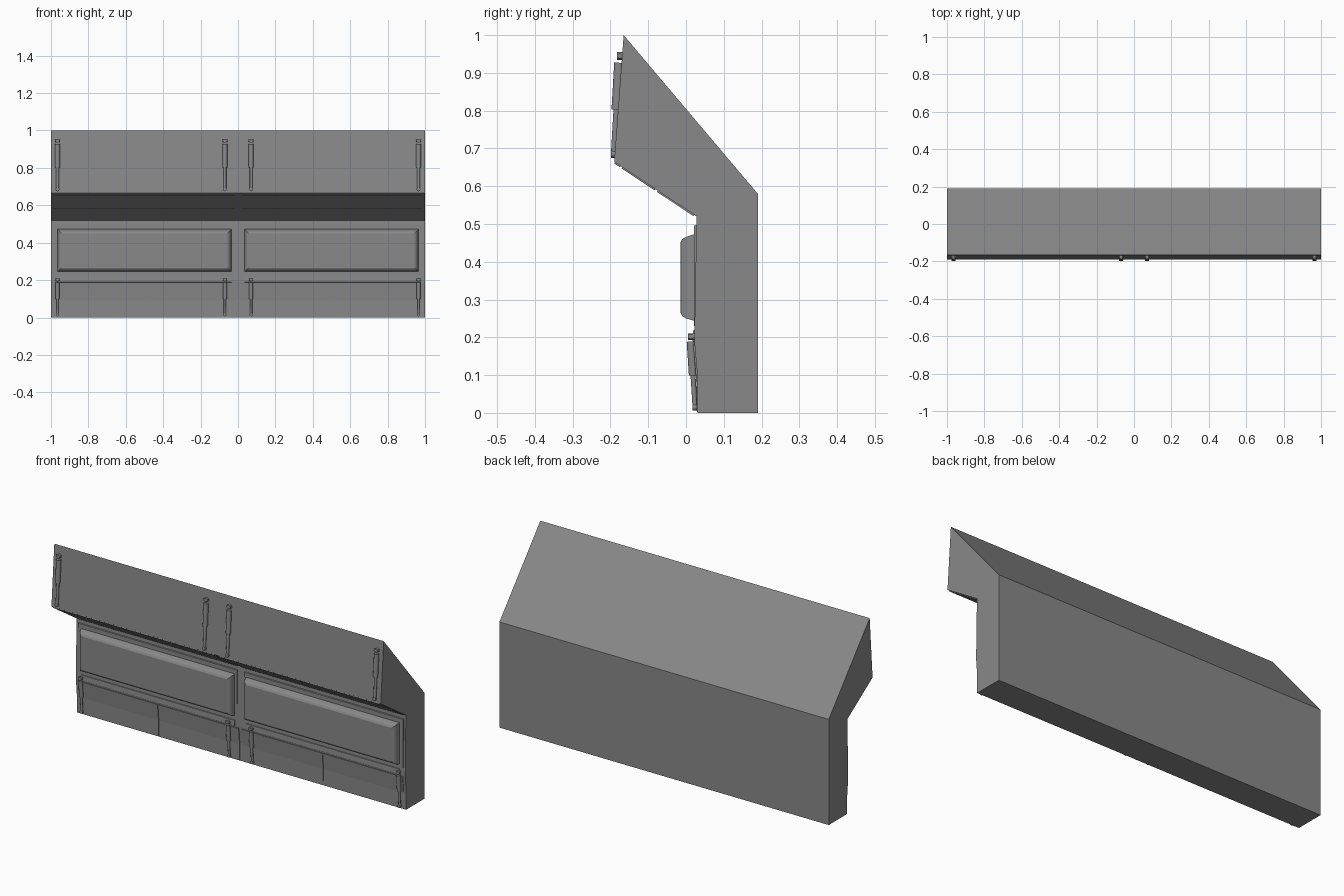
import bpy, bmesh
from mathutils import Vector

cube = bpy.data.objects.get("Cube")
if cube:
    bpy.data.objects.remove(cube, do_unlink=True)

grey = bpy.data.materials.new("mid grey")
grey.use_nodes = True
GREY = (0.25, 0.25, 0.25, 1)
grey.diffuse_color = GREY
grey.node_tree.nodes["Principled BSDF"].inputs["Base Color"].default_value = GREY


def finish(name, bm, smooth=False):
    bmesh.ops.recalc_face_normals(bm, faces=bm.faces)
    mesh = bpy.data.meshes.new(name)
    bm.to_mesh(mesh)
    bm.free()
    mesh.materials.append(grey)
    obj = bpy.data.objects.new(name, mesh)
    bpy.context.collection.objects.link(obj)
    if smooth:
        bpy.ops.object.select_all(action="DESELECT")
        obj.select_set(True)
        bpy.context.view_layer.objects.active = obj
        bpy.ops.object.shade_smooth_by_angle(angle=0.7)
    return obj


def prism(name, profile, x0, x1):
    """Extrude a side profile of (y, z) points from x0 to x1."""
    bm = bmesh.new()
    face = bm.faces.new([bm.verts.new((x0, y, z)) for y, z in profile])
    new = bmesh.ops.extrude_face_region(bm, geom=[face])["geom"]
    verts = [g for g in new if isinstance(g, bmesh.types.BMVert)]
    bmesh.ops.translate(bm, verts=verts, vec=(x1 - x0, 0, 0))
    return finish(name, bm)


def loft(name, rings):
    """Join rectangles (x0, x1, z0, z1, y) from back to front."""
    bm = bmesh.new()
    loops = [[bm.verts.new(p) for p in ((a, y, c), (b, y, c), (b, y, d), (a, y, d))]
             for a, b, c, d, y in rings]
    for low, high in zip(loops, loops[1:]):
        for i in range(4):
            j = (i + 1) % 4
            bm.faces.new((low[i], low[j], high[j], high[i]))
    bm.faces.new(loops[0])
    bm.faces.new(loops[-1])
    return finish(name, bm)


def rod(name, start, end, radius, sides=12):
    a, b = Vector(start), Vector(end)
    bm = bmesh.new()
    bmesh.ops.create_cone(bm, cap_ends=True, segments=sides, radius1=radius,
                          radius2=radius, depth=(b - a).length)
    turn = (b - a).to_track_quat("Z", "Y").to_matrix()
    bmesh.ops.rotate(bm, verts=bm.verts, matrix=turn)
    bmesh.ops.translate(bm, verts=bm.verts, vec=(a + b) / 2)
    return finish(name, bm, True)


def strut(name, x, top, bottom, sleeve, radius):
    """Gas strut: wide sleeve above, thin piston below, a ball joint at each end."""
    t, b = Vector((x, *top)), Vector((x, *bottom))
    mid = t.lerp(b, sleeve)
    rod(name + "_sleeve", t.lerp(b, 0.07), mid, radius)
    rod(name + "_piston", mid, b, radius * 0.6)
    for end, p in (("top", t), ("bottom", b)):
        out = Vector((0, 0.012, 0))
        rod(f"{name}_{end}_pin", p - out * 0.6, p + out, radius * 0.8, 10)
    rod(name + "_top_bracket", t - Vector((radius, 0, 0)), t + Vector((radius, 0, 0)), 0.007, 8)


# Main cabinet body
prism("cabinet_body", [(0.03, 0), (0.19, 0), (0.19, 0.58), (-0.165, 1), (-0.19, 0.665),
                       (0.028, 0.52), (0.022, 0.19), (0.03, 0.1)], -1, 1)

for side, s in (("right", -1), ("left", 1)):
    def span(a, b):
        return (s * a, s * b)

    # Cushion with rounded edges, sitting on a thin backing frame
    c0, c1 = span(0.033, 0.967)
    loft(side + "_cushion", [
        (*span(0.035, 0.965), 0.245, 0.472, 0.03), (*span(0.035, 0.965), 0.245, 0.472, 0.018),
        (*span(0.04, 0.96), 0.25, 0.466, 0.0), (*span(0.046, 0.954), 0.256, 0.46, -0.01),
        (*span(0.056, 0.944), 0.266, 0.45, -0.015)])
    loft(side + "_frame", [(*span(0.02, 0.99), 0.228, 0.498, 0.032),
                           (*span(0.022, 0.988), 0.23, 0.496, 0.0215)])

    # Slatted light panel below the overhang
    for n, (lo, hi) in enumerate(((0.03, 0.47), (0.5, 0.9), (0.92, 0.99))):
        def under(t, drop):
            return (0.028 - 0.218 * t - drop * 0.55, 0.52 + 0.145 * t - drop * 0.83)
        prism(f"{side}_underside_slat_{n + 1}",
              [under(lo, -0.004), under(hi, -0.004), under(hi, 0.004), under(lo, 0.004)],
              *span(0.015, 0.99))

    # Rail and lower fold-down flap
    prism(side + "_rail", [(0.03, 0.186), (0.03, 0.222), (0.019, 0.218), (0.017, 0.19)],
          *span(0.035, 0.965))
    for n, (a, b) in enumerate(((0.01, 0.498), (0.502, 0.985))):
        prism(f"{side}_flap_{n + 1}", [(0.034, 0.002), (0.034, 0.18), (0.019, 0.18),
                                       (0.027, 0.09), (0.0285, 0.002)], *span(a, b))

    # Struts on the upper door and on the flap
    for where, x in (("inner", 0.07), ("outer", 0.965)):
        strut(f"{side}_{where}_upper_strut", s * x, (-0.176, 0.945), (-0.191, 0.685), 0.55, 0.013)
        strut(f"{side}_{where}_lower_strut", s * x, (0.012, 0.202), (0.024, 0.015), 0.55, 0.011)
